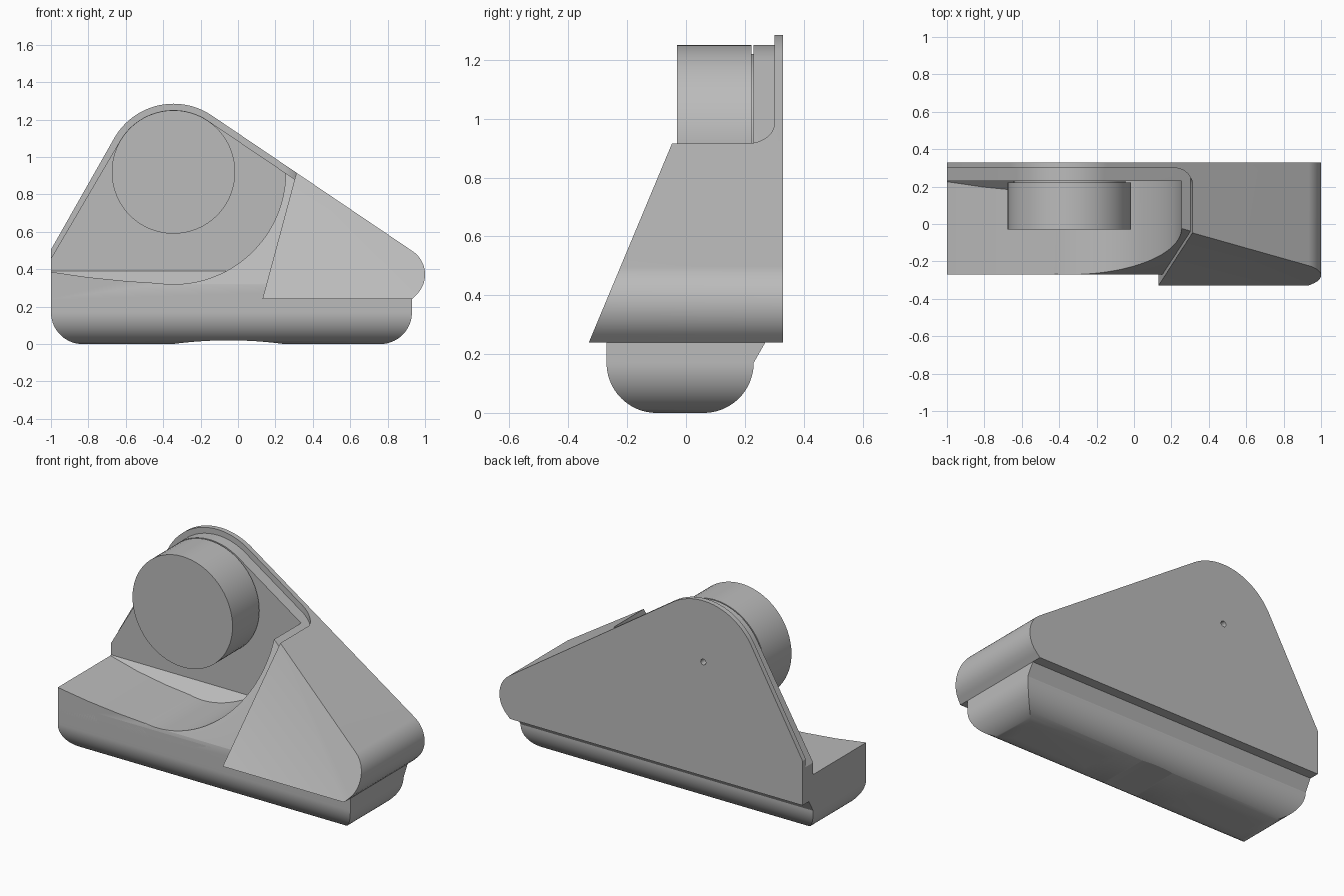
import bpy, bmesh, math
from math import cos, sin, radians

cube = bpy.data.objects.get("Cube")
if cube:
    bpy.data.objects.remove(cube, do_unlink=True)

grey = bpy.data.materials.new("plain grey")
grey.use_nodes = True
tone = (0.5, 0.5, 0.5, 1)
grey.diffuse_color = tone
grey.node_tree.nodes["Principled BSDF"].inputs["Base Color"].default_value = tone


def arc(cx, cz, r, a0, a1, n=24):
    steps = [radians(a0 + (a1 - a0) * i / n) for i in range(n + 1)]
    return [(cx + r * cos(a), cz + r * sin(a)) for a in steps]


def hull(points):
    """Convex outline around a set of 2D points."""
    points = sorted(set(points))

    def chain(seq):
        out = []
        for p in seq:
            while len(out) > 1 and ((out[-1][0] - out[-2][0]) * (p[1] - out[-2][1])
                                    <= (out[-1][1] - out[-2][1]) * (p[0] - out[-2][0])):
                out.pop()
            out.append(p)
        return out[:-1]
    return chain(points) + chain(points[::-1])


def prism(name, profile, lo, hi, axis="Y"):
    """Extrude a profile: (x, z) along Y, (y, z) along X, (x, y) along Z."""
    place = {"Y": lambda a, b: (a, lo, b), "X": lambda a, b: (lo, a, b),
             "Z": lambda a, b: (a, b, lo)}[axis]
    bm = bmesh.new()
    face = bm.faces.new([bm.verts.new(place(*p)) for p in profile])
    moved = bmesh.ops.extrude_face_region(bm, geom=[face])["geom"]
    step = [(hi - lo) * (axis == k) for k in "XYZ"]
    bmesh.ops.translate(bm, vec=step, verts=[g for g in moved if isinstance(g, bmesh.types.BMVert)])
    bmesh.ops.recalc_face_normals(bm, faces=bm.faces)
    mesh = bpy.data.meshes.new(name)
    bm.to_mesh(mesh)
    bm.free()
    mesh.materials.append(grey)
    obj = bpy.data.objects.new(name, mesh)
    bpy.context.collection.objects.link(obj)
    return obj


def combine(obj, tool, operation="DIFFERENCE"):
    mod = obj.modifiers.new("shape", "BOOLEAN")
    mod.operation, mod.solver, mod.object = operation, "EXACT", tool
    bpy.context.view_layer.objects.active = obj
    bpy.ops.object.modifier_apply(modifier=mod.name)
    bpy.data.objects.remove(tool, do_unlink=True)


def smooth(obj):
    bpy.ops.object.select_all(action="DESELECT")
    obj.select_set(True)
    bpy.context.view_layer.objects.active = obj
    bpy.ops.object.shade_smooth_by_angle(angle=radians(25))


AX, AZ = -0.345, 0.92     # drum axis
FLOOR = 0.24              # underside of the housing


def outline(inset):
    nose = [p for p in arc(0.85, 0.372, 0.15 - inset, -90, 90, 48) if p[1] >= FLOOR]
    crown = arc(AX, AZ, 0.365 - inset, 0, 180, 64)
    return hull(crown + nose + [(-1, FLOOR), (-1, 0.505 - 1.4 * inset), (0.93 - inset, FLOOR)])


# Outer housing: back plate plus the thick sloping side
housing = prism("housing", outline(0), -0.33, 0.33)
combine(housing, prism("front_slope", [(-1, FLOOR - 1), (-0.33 - 0.418, FLOOR - 1),
                                       (-0.33 + 0.418 * 2, FLOOR + 2), (-1, FLOOR + 2)], -2, 2, "X"))
opening = prism("opening", [(-2, 0), (0.066, 0), (0.335, 1), (0.335, 2), (-2, 2)], -1, 0.3)
rounding = prism("rounding", [(-3, -2), (0.315, -2)] + arc(0.215, 0.2, 0.1, 0, 90, 12) + [(-3, 0.3)],
                 -1, 3, "Z")
combine(opening, rounding, "INTERSECT")
combine(housing, opening)

# Inner body: inset outline with the scoop around the drum
inner = prism("inner_body", outline(0.034), -0.27, 0.302)
scoop = [(-1.1, 0.402), (-1, 0.386), (-0.8, 0.357), (-0.6, 0.337)]
scoop += arc(AX, AZ, 0.6, -98, 0, 48) + [(AX + 0.6, 2), (-1.1, 2)]
combine(inner, prism("scoop", scoop, -1, 0.23))
combine(inner, prism("inner_slope", [(-1, 0.32), (-0.27, 0.32), (0.144, 1.32), (-1, 1.32)],
                     -0.425, 2, "X"))

# Fillet strip where the scoop floor meets the back wall
strip = prism("fillet_strip", [(0.235, 0.39), (0.23, 0.39), (0.14, 0.3), (0.235, 0.3)], -1, -0.06, "X")

# Foot: two rounded profiles crossing each other
foot = prism("foot", [(-1, 0.3)] + arc(-0.83, 0.17, 0.17, 180, 270) + arc(0.76, 0.17, 0.17, 270, 360)
             + [(0.93, 0.3)], -0.5, 0.5)
side = [(-0.27, 0.3)] + arc(-0.1, 0.17, 0.17, 180, 270) + arc(0.06, 0.17, 0.17, 270, 360)
combine(foot, prism("foot_side", side + [(0.27, FLOOR), (0.27, 0.3)], -2, 2, "X"), "INTERSECT")
combine(foot, prism("foot_hollow", arc(-0.05, -2.23, 2.25, 70, 110, 120), -1, 1))

# Drum and its short spindle
drum = prism("drum", arc(AX, AZ, 0.33, 0, 354.375, 63), -0.03, 0.222)
spindle = prism("spindle", arc(AX, AZ, 0.3, 0, 350, 35), 0.2, 0.24)

# Small blind hole in the back
for part in (housing, inner):
    combine(part, prism("pin_hole", arc(AX, AZ, 0.017, 0, 345, 23), 0.26, 0.5))

for part in (housing, inner, strip, foot, drum, spindle):
    smooth(part)
